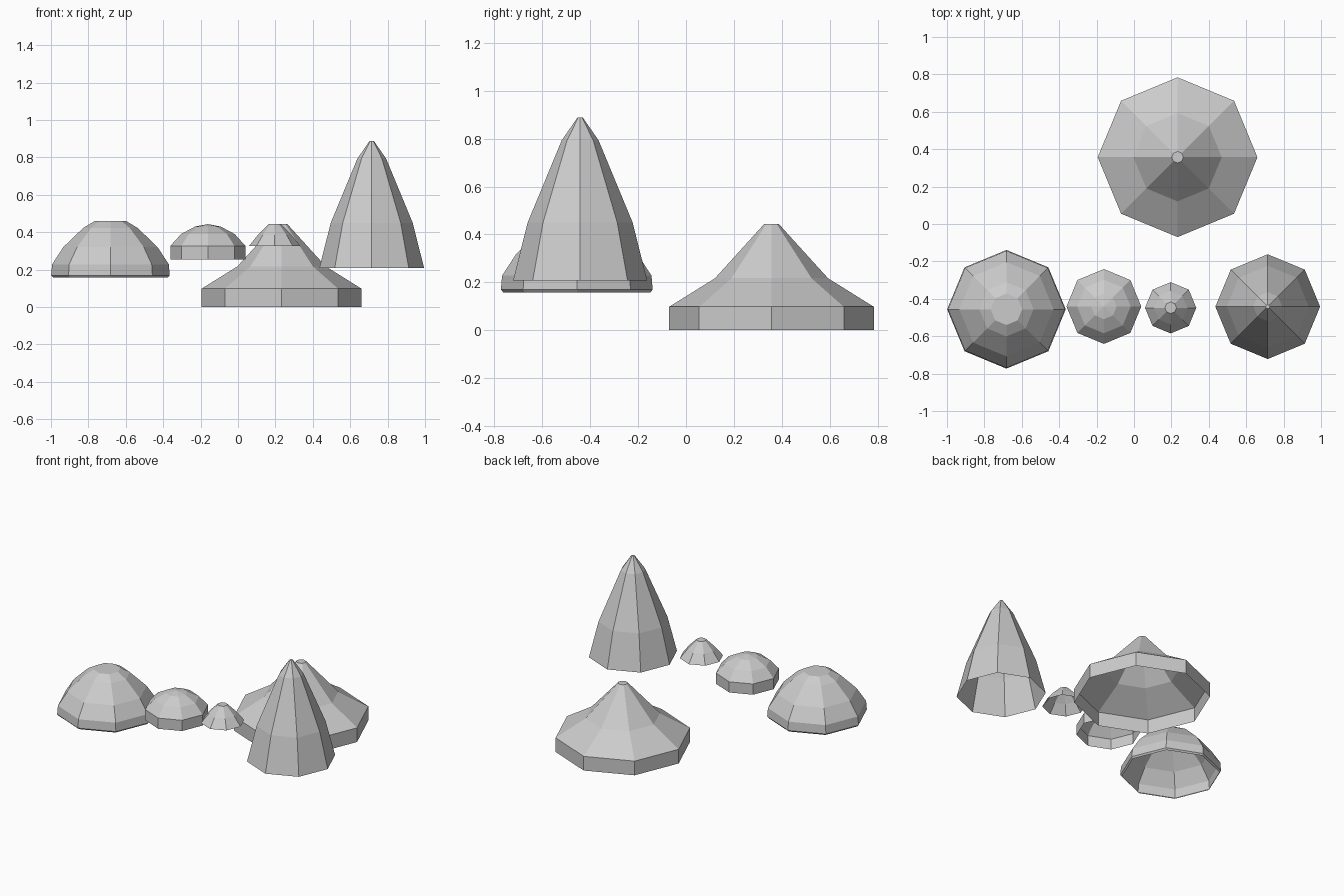
import bpy, bmesh
from math import cos, sin, pi

if "Cube" in bpy.data.objects:
    bpy.data.objects.remove(bpy.data.objects["Cube"])

SIDES = 8


def cap(name, x, y, profile):
    """Open-bottomed eight-sided shell, turned from (radius, height) points, rim first."""
    bm = bmesh.new()
    rings = []
    for r, z in profile:
        if r == 0:
            rings.append([bm.verts.new((0, 0, z))])
        else:
            rings.append([bm.verts.new((r * cos(2 * pi * i / SIDES), r * sin(2 * pi * i / SIDES), z))
                          for i in range(SIDES)])
    for low, high in zip(rings, rings[1:]):
        for i in range(SIDES):
            j = (i + 1) % SIDES
            if len(high) == 1:
                bm.faces.new((low[i], low[j], high[0]))
            else:
                bm.faces.new((low[i], low[j], high[j], high[i]))
    # flat crown
    if len(rings[-1]) > 1:
        bm.faces.new(rings[-1])
    mesh = bpy.data.meshes.new(name)
    bm.to_mesh(mesh)
    bm.free()
    obj = bpy.data.objects.new(name, mesh)
    obj.location = (x, y, 0)
    bpy.context.collection.objects.link(obj)
    return obj


# wide brimmed cap at the back
cap("wide_mushroom_cap", 0.233, 0.357,
    [(0.427, 0), (0.427, 0.098), (0.236, 0.217), (0.031, 0.443)])

# round dome with a turned-in lip
cap("dome_mushroom_cap", -0.682, -0.456,
    [(0.307, 0.158), (0.317, 0.169), (0.312, 0.228), (0.252, 0.32),
     (0.145, 0.423), (0.084, 0.459)])

# small banded button
cap("button_mushroom_cap", -0.161, -0.441,
    [(0.2, 0.253), (0.2, 0.327), (0.143, 0.39), (0.068, 0.43), (0, 0.443)])

# tiny cap
cap("tiny_mushroom_cap", 0.196, -0.448,
    [(0.137, 0.326), (0.089, 0.386), (0.031, 0.444)])

# tall pointed cap
cap("tall_mushroom_cap", 0.715, -0.442,
    [(0.28, 0.208), (0.219, 0.45), (0.077, 0.793), (0.011, 0.888)])
